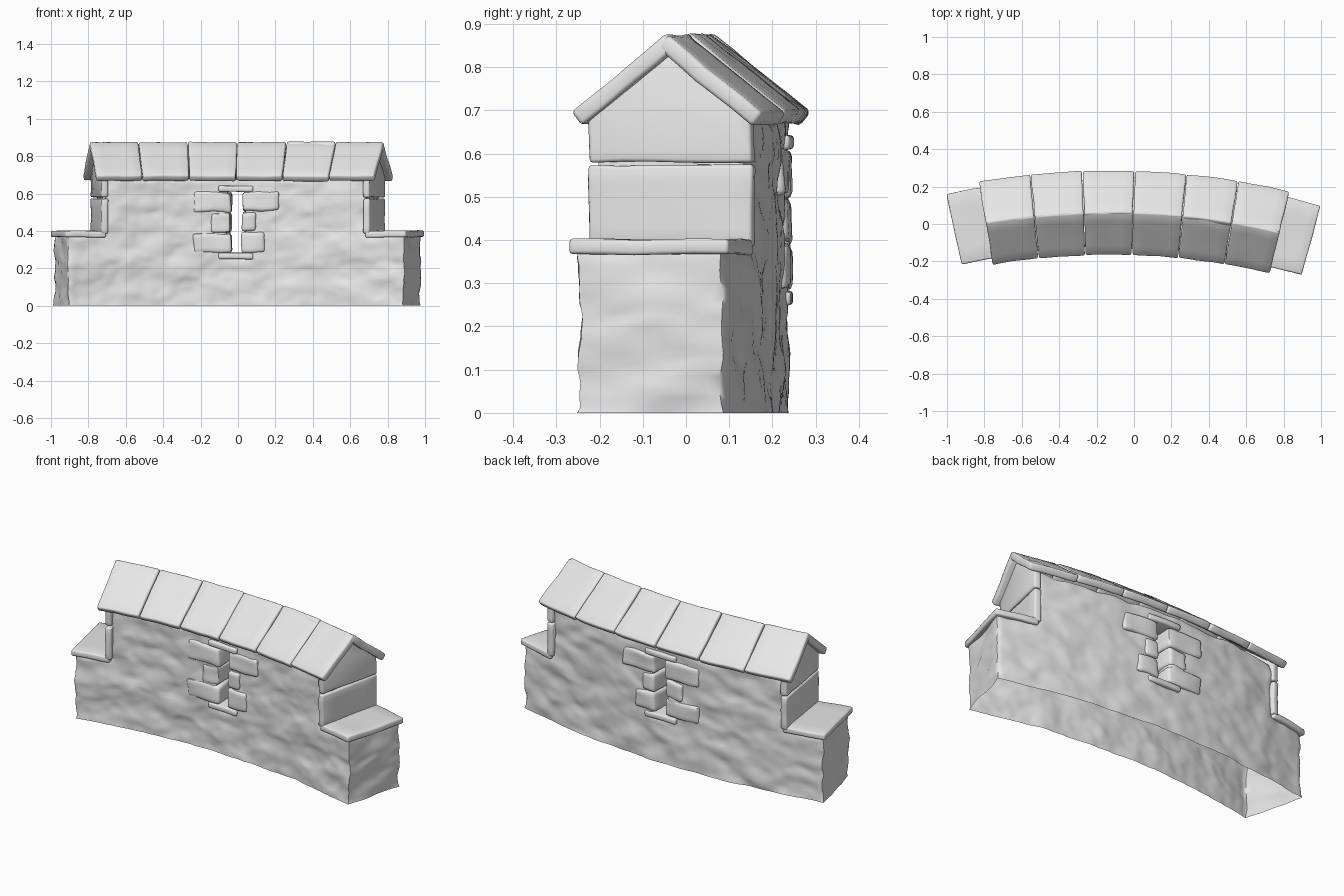
import bpy, bmesh, math, random
from mathutils import Vector, noise

random.seed(4)
if "Cube" in bpy.data.objects:
    bpy.data.objects.remove(bpy.data.objects["Cube"], do_unlink=True)

R = 4.0                       # curve radius of the wall's centre line
MID = math.radians(1.8)       # direction of the middle of the wall
CENTRE = Vector((-0.13, -3.94, 0))

stone = bpy.data.materials.new("grey stone")
stone.use_nodes = True
GREY = (0.8, 0.8, 0.8, 1)
stone.diffuse_color = GREY
stone.node_tree.nodes["Principled BSDF"].inputs["Base Color"].default_value = GREY


def bend(p):
    """Straight (along, depth, height) to the curved layout."""
    a = MID + p.x / R
    return CENTRE + Vector(((R + p.y) * math.sin(a), (R + p.y) * math.cos(a), p.z))


def finish(name, bm, angle):
    for v in bm.verts:
        v.co = bend(v.co)
    bmesh.ops.recalc_face_normals(bm, faces=bm.faces)
    mesh = bpy.data.meshes.new(name)
    bm.to_mesh(mesh)
    bm.free()
    mesh.materials.append(stone)
    ob = bpy.data.objects.new(name, mesh)
    bpy.context.collection.objects.link(ob)
    bpy.ops.object.select_all(action="DESELECT")
    ob.select_set(True)
    bpy.context.view_layer.objects.active = ob
    bpy.ops.object.shade_smooth_by_angle(angle=math.radians(angle))
    return ob


def prism(name, profile, s0, s1, bevel=0.008, rough=0.004):
    """Depth/height profile run along the wall, with worn edges."""
    bm = bmesh.new()
    face = bm.faces.new([bm.verts.new((s0, d, z)) for d, z in profile])
    ext = bmesh.ops.extrude_face_region(bm, geom=[face])["geom"]
    for v in ext:
        if isinstance(v, bmesh.types.BMVert):
            v.co.x = s1
    bmesh.ops.recalc_face_normals(bm, faces=bm.faces)
    bmesh.ops.bevel(bm, geom=list(bm.edges), offset=bevel, segments=2,
                    profile=0.5, affect="EDGES")
    long_edges = [e for e in bm.edges if e.calc_length() > 0.05]
    bmesh.ops.subdivide_edges(bm, edges=long_edges, cuts=4, use_grid_fill=True)
    seed = Vector((random.random(), random.random(), random.random())) * 9
    for v in bm.verts:
        v.co += noise.noise_vector(v.co * 9 + seed) * rough
    return finish(name, bm, 50)


def block(name, s0, s1, d, z0, z1, **kw):
    return prism(name, [(-d, z0), (d, z0), (d, z1), (-d, z1)], s0, s1, **kw)


# Rendered wall: stepped body with a slit, open underneath
NS, ND, NZ = 114, 10, 40
HALF, DEPTH, TOP = 0.949, 0.174, 0.68


def corner(i, j, k):
    return Vector((HALF * (2 * i / NS - 1), DEPTH * (2 * j / ND - 1), TOP * k / NZ))


def solid(i, j, k):
    if not (0 <= i < NS and 0 <= j < ND and 0 <= k < NZ):
        return False
    c = corner(i + 0.5, j + 0.5, k + 0.5)
    if c.z > 0.375 and abs(c.x) > 0.73:
        return False
    return not (abs(c.x) < 0.05 and 0.26 < c.z < 0.63)


bm = bmesh.new()
grid = {}


def vert(key):
    if key not in grid:
        grid[key] = bm.verts.new(corner(*key))
    return grid[key]


for i in range(NS):
    for j in range(ND):
        for k in range(NZ):
            if not solid(i, j, k):
                continue
            for axis in range(3):
                for side in (0, 1):
                    near = [i, j, k]
                    near[axis] += 2 * side - 1
                    if solid(*near) or near[2] < 0:
                        continue
                    ring = []
                    for a, b in ((0, 0), (1, 0), (1, 1), (0, 1)):
                        key = [i, j, k]
                        key[axis] += side
                        key[(axis + 1) % 3] += a
                        key[(axis + 2) % 3] += b
                        ring.append(vert(tuple(key)))
                    bm.faces.new(ring)
bmesh.ops.smooth_vert(bm, verts=[v for v in bm.verts if v.co.z > 0.001],
                      factor=0.5, use_axis_x=True, use_axis_y=True, use_axis_z=True)
for v in bm.verts:
    p = Vector((v.co.x * 7, v.co.y * 7, v.co.z * 11))
    push = noise.noise_vector(p) * 0.012 + noise.noise_vector(p * 2.3) * 0.005
    if v.co.z < 0.001:
        push.z = 0
    v.co += push
finish("wall", bm, 60)

# End slabs and caps, mirrored to both ends
for side, label in ((-1, "right"), (1, "left")):
    prism(f"{label}_gable_slab",
          [(-0.193, 0.58), (0.193, 0.58), (0.193, 0.685), (0, 0.838), (-0.193, 0.685)],
          side * 0.72, side * 0.757)
    block(f"{label}_end_slab", side * 0.72, side * 0.757, 0.195, 0.385, 0.573)
    block(f"{label}_step_cap", side * 0.73, side * 0.964, 0.192, 0.366, 0.401)

# Roof slabs: six per slope
TILES, ROOF = 6, 0.792
slope = [(-0.228, 0.695), (0.0, 0.877), (0.024, 0.846), (-0.204, 0.664)]
step = 2 * ROOF / TILES
for n in range(TILES):
    start = -ROOF + n * step
    for sign, label in ((1, "front"), (-1, "back")):
        lift = random.uniform(-0.004, 0.003)
        prism(f"{label}_roof_slab_{n + 1}",
              [(sign * d, z + lift) for d, z in slope],
              start + 0.002, start + step - 0.002, bevel=0.009)

# Slit surround: lintel, sill and rough jamb stones running through the wall
block("slit_lintel", -0.1, 0.095, 0.188, 0.61, 0.642)
block("slit_sill", -0.1, 0.095, 0.188, 0.25, 0.282)
jambs = ((-1, 0.24, 0.5, 0.606), (-1, 0.14, 0.393, 0.495), (-1, 0.24, 0.285, 0.388),
         (1, 0.24, 0.505, 0.608), (1, 0.11, 0.4, 0.5), (1, 0.16, 0.286, 0.394))
for n, (side, reach, low, high) in enumerate(jambs):
    block(f"slit_jamb_{n + 1}", side * 0.032, side * reach, 0.184, low, high,
          bevel=0.014, rough=0.01)
